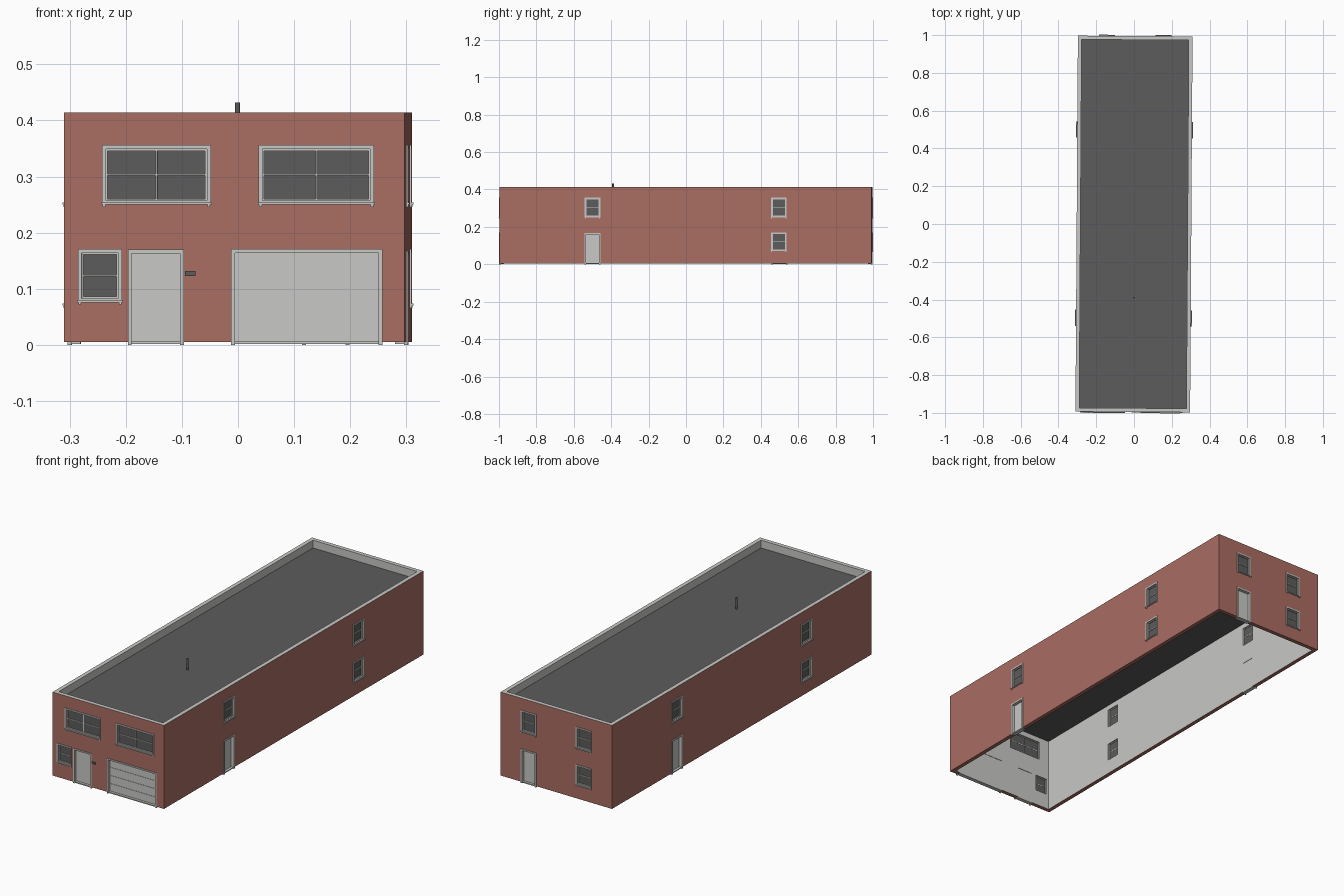
import bpy, bmesh
from mathutils import Matrix, Vector

cube = bpy.data.objects.get("Cube")
if cube:
    bpy.data.objects.remove(cube, do_unlink=True)

HX, HY = 0.3035, 0.995        # half width and half length of the walls
BASE, TOP, ROOF = 0.005, 0.414, 0.376
WALL = 0.02
TURN = -0.0065                # the whole building is turned very slightly


def material(name, r, g, b):
    m = bpy.data.materials.new(name)
    m.use_nodes = True
    m.diffuse_color = (r, g, b, 1)
    bsdf = m.node_tree.nodes["Principled BSDF"]
    bsdf.inputs["Base Color"].default_value = (r, g, b, 1)
    bsdf.inputs["Roughness"].default_value = 0.9
    return m


RED = material("brick red", 0.40, 0.152, 0.123)
LIGHT = material("light grey", 0.58, 0.58, 0.565)
DARK = material("dark grey", 0.107, 0.107, 0.107)


def add_object(name, bm, mats):
    bmesh.ops.recalc_face_normals(bm, faces=bm.faces)
    mesh = bpy.data.meshes.new(name)
    bm.to_mesh(mesh)
    bm.free()
    for m in mats:
        mesh.materials.append(m)
    ob = bpy.data.objects.new(name, mesh)
    ob.rotation_euler.z = TURN
    bpy.context.scene.collection.objects.link(ob)
    return ob


def add_box(bm, lo, hi):
    lo, hi = Vector(lo), Vector(hi)
    mat = Matrix.Translation((lo + hi) / 2) @ Matrix.Diagonal((*(hi - lo), 1))
    bmesh.ops.create_cube(bm, size=1, matrix=mat)


def wall_box(bm, side, u0, u1, z0, z1, d0, d1):
    """Box on a wall: u runs along it, d is the distance outward from its face."""
    sign = 1 if side in ("back", "right") else -1
    half = HY if side in ("front", "back") else HX
    a, b = sorted((sign * (half + d0), sign * (half + d1)))
    if side in ("front", "back"):
        add_box(bm, (u0, a, z0), (u1, b, z1))
    else:
        add_box(bm, (a, u0, z0), (b, u1, z1))


def ring(bm, side, u0, u1, z0, z1, w, d0, d1, bottom=True):
    """Rectangular frame, with or without its bottom rail."""
    wall_box(bm, side, u0, u0 + w, z0, z1, d0, d1)
    wall_box(bm, side, u1 - w, u1, z0, z1, d0, d1)
    wall_box(bm, side, u0 + w, u1 - w, z1 - w, z1, d0, d1)
    if bottom:
        wall_box(bm, side, u0 + w, u1 - w, z0, z0 + w, d0, d1)


cutters = bmesh.new()


def window(name, side, u0, u1, z0, z1, upright=False):
    w = 0.007
    wall_box(cutters, side, u0 + w, u1 - w, z0 + w, z1 - w, -0.04, 0.04)
    bm = bmesh.new()
    ring(bm, side, u0, u1, z0, z1, w, -0.004, 0.003)                    # casing
    ring(bm, side, u0 + w, u1 - w, z0 + w, z1 - w, 0.003, -0.014, -0.004)  # sash
    zm, um = (z0 + z1) / 2, (u0 + u1) / 2
    wall_box(bm, side, u0 + w, u1 - w, zm - 0.0015, zm + 0.0015, -0.013, -0.006)
    if upright:
        wall_box(bm, side, um - 0.0015, um + 0.0015, z0 + w, z1 - w, -0.013, -0.006)
    # sill with small brackets under its ends
    wall_box(bm, side, u0 - 0.001, u1 + 0.001, z0, z0 + 0.004, 0, 0.006)
    for u in (u0 + 0.001, u1 - 0.006):
        wall_box(bm, side, u, u + 0.005, z0 - 0.004, z0, 0, 0.004)
    add_object(name + "_frame", bm, [LIGHT])
    bm = bmesh.new()
    wall_box(bm, side, u0 + w, u1 - w, z0 + w, z1 - w, -0.012, -0.009)
    add_object(name + "_glass", bm, [DARK])


def door(name, side, u0, u1, z1, w=0.007, panels=1):
    wall_box(cutters, side, u0 + w, u1 - w, -0.05, z1 - w, -0.04, 0.04)
    bm = bmesh.new()
    ring(bm, side, u0, u1, 0, z1, w, -0.004, 0.003, bottom=False)
    wall_box(bm, side, u0 + w, u1 - w, BASE - 0.003, BASE + 0.002, -WALL, 0)  # threshold
    add_object(name + "_frame", bm, [LIGHT])
    bm = bmesh.new()
    wall_box(bm, side, u0 + w, u1 - w, BASE, z1 - w, -0.018, -0.014)
    step = (z1 - w - BASE) / panels
    for i in range(panels):
        z = BASE + i * step
        wall_box(bm, side, u0 + w, u1 - w, z, z + step - 0.001, -0.014, -0.012)
    add_object(name + "_panel", bm, [LIGHT])


UP, LOW = (0.25, 0.356), (0.07, 0.171)

# front openings
window("front_upper_window_a", "front", -0.236, -0.042, *UP, upright=True)
window("front_upper_window_b", "front", 0.043, 0.249, *UP, upright=True)
window("front_lower_window", "front", -0.279, -0.2, 0.076, 0.171)
door("front_door", "front", -0.19, -0.09, 0.17)
door("garage_door", "front", -0.006, 0.264, 0.171, panels=4)

# side openings: the two sides are half-turn copies of each other
for side, s in (("right", 1), ("left", -1)):
    a, b = -0.498 * s, 0.498 * s
    h = 0.042
    window(side + "_upper_window_a", side, a - h, a + h, *UP)
    window(side + "_upper_window_b", side, b - h, b + h, *UP)
    window(side + "_lower_window", side, b - h, b + h, *LOW)
    door(side + "_door", side, a - h, a + h, 0.167)

# back openings
for tag, c in (("a", -0.15), ("b", 0.15)):
    window("back_upper_window_" + tag, "back", c - 0.042, c + 0.042, *UP)
window("back_lower_window", "back", -0.192, -0.108, *LOW)
door("back_door", "back", 0.108, 0.192, 0.167)

# wall shell: red outside and underneath, light grey inside and on the rim
bm = bmesh.new()
loops = []
for inset, z in ((0, BASE), (0, TOP), (WALL, TOP), (WALL, BASE)):
    x, y = HX - inset, HY - inset
    loops.append([bm.verts.new((sx * x, sy * y, z))
                  for sx, sy in ((-1, -1), (1, -1), (1, 1), (-1, 1))])
for k in range(4):
    lower, upper = loops[k], loops[(k + 1) % 4]
    for i in range(4):
        j = (i + 1) % 4
        f = bm.faces.new((lower[i], lower[j], upper[j], upper[i]))
        f.material_index = 1 if k in (1, 2) else 0
walls = add_object("walls", bm, [RED, LIGHT])

# cut the openings through the shell, with light grey reveals
for f in cutters.faces:
    f.material_index = 1
cutter = add_object("opening_cutter", cutters, [RED, LIGHT])
cutter.hide_render = True
mod = walls.modifiers.new("openings", "BOOLEAN")
mod.operation = "DIFFERENCE"
mod.solver = "EXACT"
mod.object = cutter
bpy.context.view_layer.update()
cut = bpy.data.meshes.new_from_object(
    walls.evaluated_get(bpy.context.evaluated_depsgraph_get()))
walls.modifiers.clear()
walls.data = cut
bpy.data.objects.remove(cutter, do_unlink=True)

# roof deck set below the parapet
bm = bmesh.new()
add_box(bm, (WALL - HX, WALL - HY, ROOF - 0.002), (HX - WALL, HY - WALL, ROOF))
add_object("roof", bm, [DARK])

# vent pipe
bm = bmesh.new()
bmesh.ops.create_cone(bm, cap_ends=True, segments=12, radius1=0.0045, radius2=0.0045,
                      depth=0.056, matrix=Matrix.Translation((0.002, -0.39, ROOF + 0.028)))
add_object("vent_pipe", bm, [DARK])

# letter box beside the front door
bm = bmesh.new()
wall_box(bm, "front", -0.088, -0.069, 0.123, 0.132, 0, 0.005)
add_object("letter_box", bm, [DARK])
